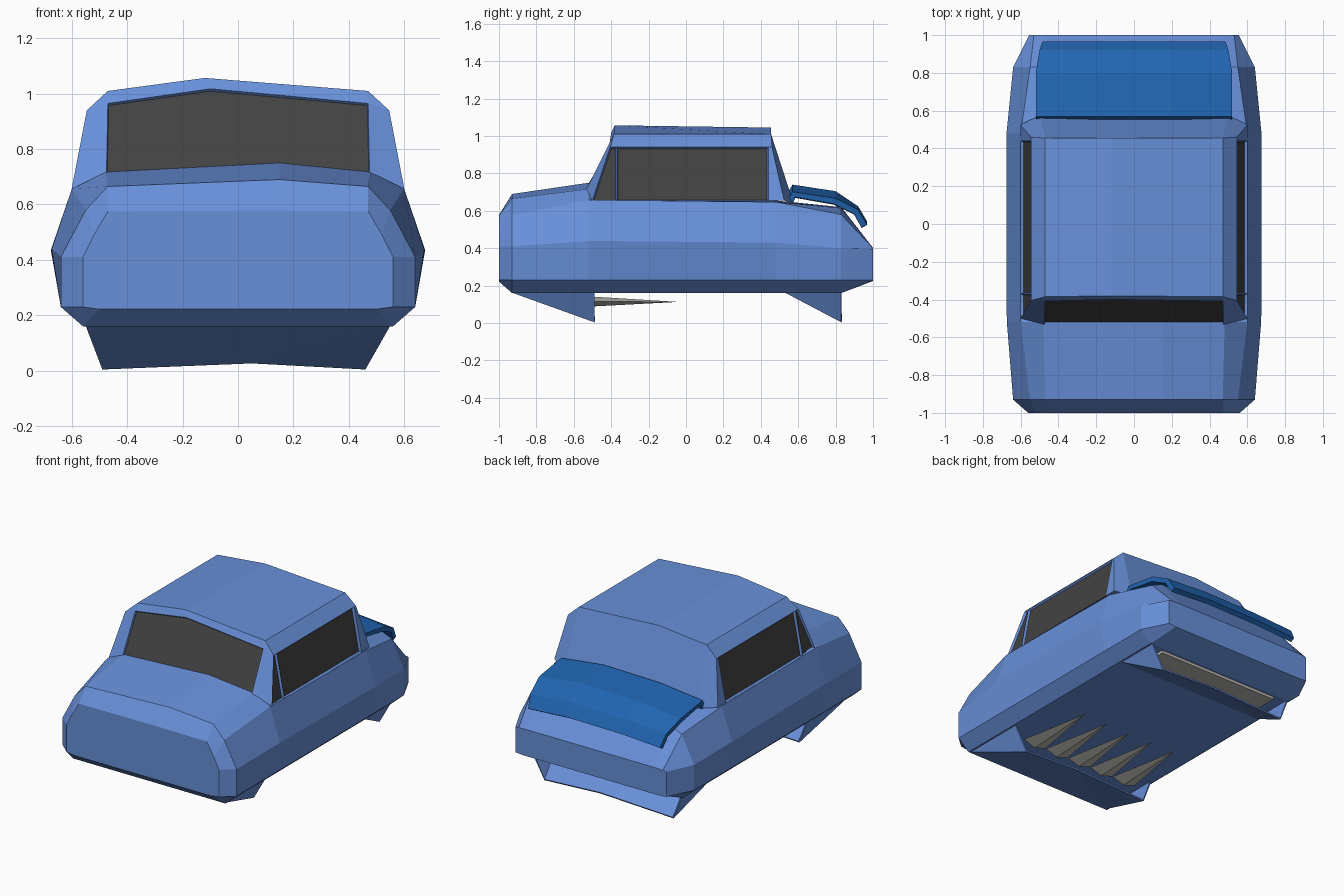
import bpy, bmesh
from mathutils import Vector

if "Cube" in bpy.data.objects:
    bpy.data.objects.remove(bpy.data.objects["Cube"])


def material(name, rgb):
    m = bpy.data.materials.new(name)
    m.diffuse_color = (*rgb, 1)
    m.use_nodes = True
    m.node_tree.nodes["Principled BSDF"].inputs["Base Color"].default_value = m.diffuse_color
    return m


BLUE = material("light blue paint", (0.14, 0.28, 0.70))
DARK_BLUE = material("deep blue paint", (0.015, 0.13, 0.44))
GLASS = material("dark glass", (0.055, 0.055, 0.055))
STEEL = material("bare steel", (0.50, 0.49, 0.46))


def finish(bm, name, mats, thickness=0):
    """Turn a bmesh into an object, with optional inward wall thickness."""
    bmesh.ops.recalc_face_normals(bm, faces=bm.faces)
    me = bpy.data.meshes.new(name)
    bm.to_mesh(me)
    bm.free()
    ob = bpy.data.objects.new(name, me)
    bpy.context.collection.objects.link(ob)
    for m in mats:
        me.materials.append(m)
    if thickness:
        mod = ob.modifiers.new("wall", 'SOLIDIFY')
        mod.thickness = thickness
        mod.offset = -1
    return ob


def loft(bm, rows, closed=True):
    """Skin neighbouring rows of points; closed rows also get end caps."""
    vs = [[bm.verts.new(p) for p in r] for r in rows]
    n = len(vs[0])
    for a, b in zip(vs, vs[1:]):
        for i in range(n if closed else n - 1):
            j = (i + 1) % n
            bm.faces.new((a[i], a[j], b[j], b[i]))
    if closed:
        bm.faces.new(vs[0])
        bm.faces.new(vs[-1])


# Lower body: half sections (x, z) from floor edge up to hood edge, plus crown point
sections = [
    (-1.00, [(.50, .222), (.56, .23), (.56, .41), (.52, .49), (.47, .575)], (.10, .578)),
    (-.93, [(.56, .16), (.64, .23), (.64, .41), (.55, .58), (.47, .665)], (.15, .69)),
    (-.52, [(.56, .16), (.64, .23), (.673, .438), (.60, .657), (.48, .717)], (.15, .75)),
    (-.42, [(.56, .16), (.64, .23), (.675, .438), (.60, .657), (.50, .66)], (0, .66)),
    (.48, [(.56, .16), (.64, .23), (.675, .43), (.60, .647), (.50, .65)], (0, .655)),
    (.83, [(.56, .16), (.64, .23), (.64, .40), (.55, .58), (.47, .615)], (0, .62)),
    (1.00, [(.50, .225), (.555, .23), (.555, .395), (.53, .40), (.47, .402)], (0, .402)),
]
bm = bmesh.new()
loft(bm, [[(x, y, z) for x, z in half] + [(c[0], y, c[1])] +
          [(-x, y, z) for x, z in reversed(half)] for y, half, c in sections])
finish(bm, "lower_body", [BLUE])

# Cabin: sides, pillars, roof, with recessed windows
bm = bmesh.new()
V = lambda x, y, z: bm.verts.new((x, y, z))
peak = [V(-.12, y, z) for y, z in ((-.38, 1.057), (.455, 1.045))]
header_mid = V(-.1, -.40, 1.018)
sill_mid = V(.15, -.535, .745)
side_glass, frame = [], {}
for s in (-1, 1):
    belt = [V(s * .601, y, .655) for y in (-.50, -.37, .44, .525)]
    top = [V(s * .546, y, .94) for y in (-.405, -.37, .44, .46)]
    roof = [V(s * .47, y, 1.01) for y in (-.385, -.37, .44, .455)]
    sill, header = V(s * .475, -.535, .712), V(s * .47, -.408, .965)
    back = V(s * .50, .575, .64)
    frame[s] = (sill, header, roof, back)
    for i in range(3):
        f = bm.faces.new((belt[i], belt[i + 1], top[i + 1], top[i]))
        if i < 2:
            side_glass.append(f)
        bm.faces.new((top[i], top[i + 1], roof[i + 1], roof[i]))
    bm.faces.new((belt[0], top[0], header, sill))
    bm.faces.new((top[0], roof[0], header))
    bm.faces.new((header, roof[0], peak[0], header_mid))
    bm.faces.new((belt[3], top[3], roof[3], back))
    bm.faces.new((roof[0], roof[1], roof[2], roof[3], peak[1], peak[0]))
(sl, hl, rl, bl), (sr, hr, rr, br) = frame[-1], frame[1]
bm.faces.new((bl, rl[3], peak[1], rr[3], br))
windshield = bm.faces.new((sl, sill_mid, sr, hr, header_mid, hl))
bmesh.ops.recalc_face_normals(bm, faces=bm.faces)
for f in side_glass:
    bmesh.ops.inset_individual(bm, faces=[f], thickness=.009, depth=-.015)
    f.material_index = 1
bmesh.ops.inset_individual(bm, faces=[windshield], thickness=.004, depth=-.012)
windshield.material_index = 1
finish(bm, "cabin", [BLUE, GLASS])

# Loose boot lid: crowned, curved panel sitting just above the rear deck
profile = [(.545, .70, .52), (.57, .74, .52), (.80, .705, .52), (.92, .625, .50), (.967, .545, .485)]
bm = bmesh.new()
loft(bm, [[(t * w, y, z - drop * (1 if y < .9 else .5)) for y, z, w in profile]
          for t, drop in ((-1, .042), (-.4, .008), (.4, 0), (1, .038))], closed=False)
lid = finish(bm, "boot_lid", [DARK_BLUE], .032)
if sum((p.normal.z * p.area for p in lid.data.polygons)) < 0:
    lid.data.flip_normals()


# Scoops under the nose and tail: sloping plate with side walls, open to the rear
def scoop(name, y0, y1):
    bm = bmesh.new()
    front = [bm.verts.new((x, y0, .162)) for x in (-.55, .55)]
    lip = [bm.verts.new(p) for p in ((-.49, y1, .004), (.05, y1, .026), (.46, y1, .004))]
    up = [bm.verts.new((x, y1, .162)) for x in (-.55, .55)]
    bm.faces.new((front[0], lip[0], lip[1]))
    bm.faces.new((front[0], lip[1], front[1]))
    bm.faces.new((front[1], lip[1], lip[2]))
    bm.faces.new((front[0], up[0], lip[0]))
    bm.faces.new((front[1], lip[2], up[1]))
    ob = finish(bm, name, [BLUE], .01)
    if ob.data.polygons[1].normal.z > 0:
        ob.data.flip_normals()


scoop("front_scoop", -.93, -.49)
scoop("rear_scoop", .53, .83)

# Row of flat steel spikes pointing back out of the front scoop
bm = bmesh.new()
for i in range(5):
    cx = (i - 2) * .18
    base = [bm.verts.new((cx + dx, -.53, .115 + dz))
            for dx, dz in ((-.088, 0), (0, -.028), (.088, 0), (0, .028))]
    tip = bm.verts.new((cx, -.04, .113))
    bm.faces.new(base)
    for a, b in zip(base, base[1:] + base[:1]):
        bm.faces.new((a, b, tip))
finish(bm, "spikes", [STEEL])

# Steel plate above the rear scoop opening
bm = bmesh.new()
bmesh.ops.create_cube(bm, size=1)
for v in bm.verts:
    v.co = Vector((v.co.x * .90, .72 + v.co.y * .18, .152 + v.co.z * .02))
finish(bm, "rear_plate", [STEEL])
